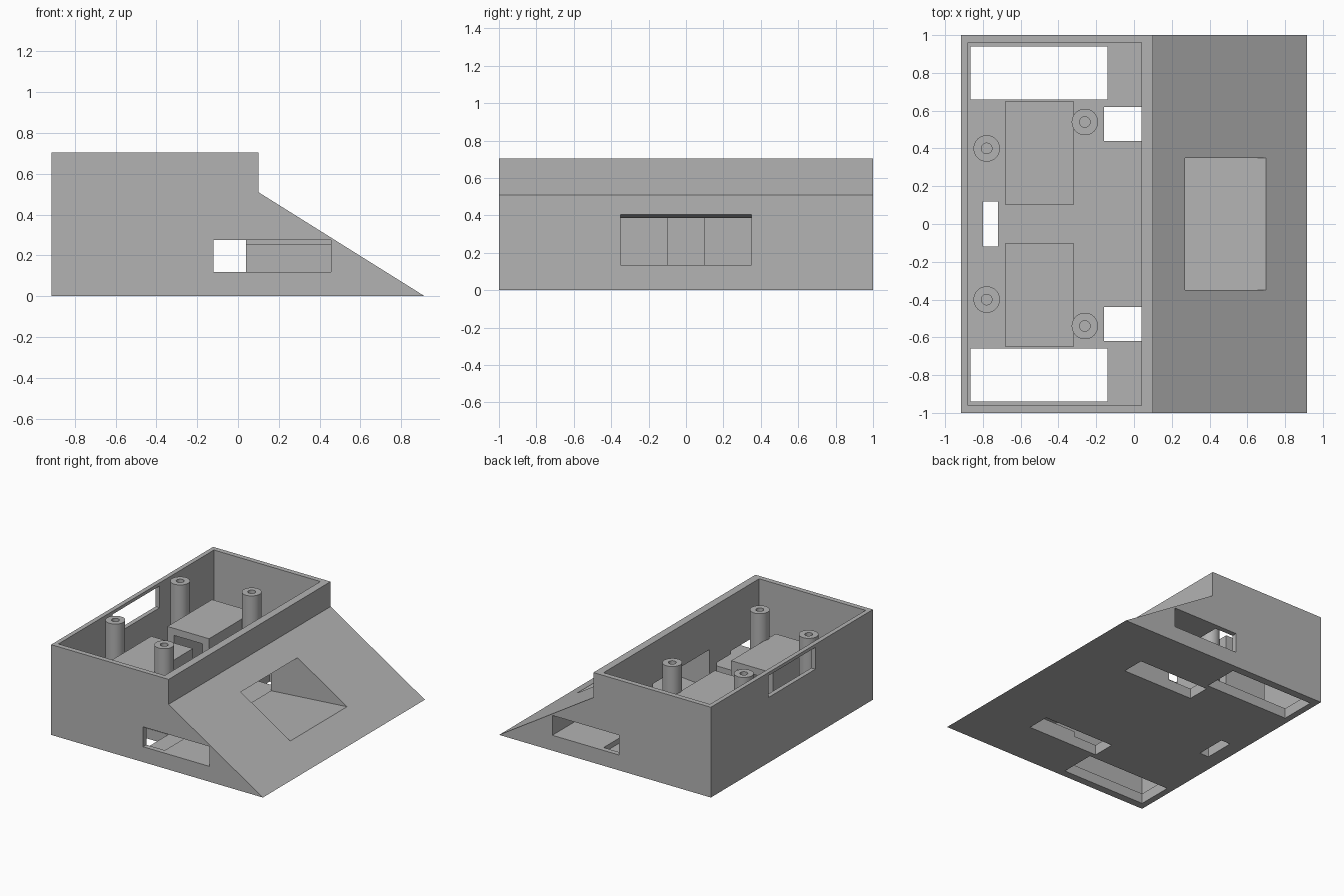
import bpy
import bmesh

cube = bpy.data.objects.get("Cube")
if cube:
    bpy.data.objects.remove(cube, do_unlink=True)

grey = bpy.data.materials.new("plain grey")
grey.use_nodes = True
color = (0.45, 0.45, 0.45, 1)
grey.diffuse_color = color
grey.node_tree.nodes["Principled BSDF"].inputs["Base Color"].default_value = color

FLOOR = 0.08
TOP = 0.705


def finish(name, bm):
    bmesh.ops.recalc_face_normals(bm, faces=bm.faces[:])
    mesh = bpy.data.meshes.new(name)
    bm.to_mesh(mesh)
    bm.free()
    mesh.materials.append(grey)
    obj = bpy.data.objects.new(name, mesh)
    bpy.context.scene.collection.objects.link(obj)
    return obj


def prism(name, profile, y0, y1):
    """Extrude an x-z outline along y."""
    bm = bmesh.new()
    face = bm.faces.new([bm.verts.new((x, y0, z)) for x, z in profile])
    new = bmesh.ops.extrude_face_region(bm, geom=[face])["geom"]
    verts = [v for v in new if isinstance(v, bmesh.types.BMVert)]
    bmesh.ops.translate(bm, verts=verts, vec=(0, y1 - y0, 0))
    return finish(name, bm)


def box(name, x0, x1, y0, y1, z0, z1):
    return prism(name, [(x0, z0), (x1, z0), (x1, z1), (x0, z1)], y0, y1)


def cylinder(name, x, y, r, z0, z1, sides=40):
    bm = bmesh.new()
    bmesh.ops.create_cone(bm, cap_ends=True, segments=sides, radius1=r,
                          radius2=r, depth=z1 - z0)
    bmesh.ops.translate(bm, verts=bm.verts[:], vec=(x, y, (z0 + z1) / 2))
    return finish(name, bm)


def cut(obj, cutters):
    """Subtract the cutters, keep the result, remove the cutters."""
    for c in cutters:
        c.hide_render = True
        mod = obj.modifiers.new("cut", "BOOLEAN")
        mod.operation = "DIFFERENCE"
        mod.solver = "EXACT"
        mod.object = c
    bpy.context.view_layer.update()
    deps = bpy.context.evaluated_depsgraph_get()
    mesh = bpy.data.meshes.new_from_object(obj.evaluated_get(deps))
    obj.modifiers.clear()
    obj.data = mesh
    for c in cutters:
        bpy.data.objects.remove(c, do_unlink=True)


def span(side, a, b):
    """Mirror a y range to the chosen side."""
    return sorted((side * a, side * b))


# Wedge-fronted enclosure body
body = prism("enclosure_body", [(-0.915, 0), (0.915, 0), (0.1, 0.51),
                                (0.1, TOP), (-0.915, TOP)], -1, 1)
cutters = [
    # open cavity, display recess, rear window and floor slit
    box("cavity", -0.88, 0.04, -0.96, 0.96, FLOOR, 0.9),
    prism("recess", [(0.0, FLOOR + 0.002), (0.04, 0.085), (0.7, 0.136),
                     (0.9, 0.15), (0.9, 0.45), (0.27, 0.404), (0.0, 0.382)],
          -0.35, 0.35),
    box("rear_window", -1, -0.85, -0.29, 0.29, 0.51, 0.68),
    box("floor_slit", -0.8, -0.72, -0.12, 0.12, -0.1, 0.2),
]
for s in (-1, 1):
    cutters += [
        box("floor_opening", -0.865, -0.14, *span(s, 0.66, 0.94), -0.1, 0.2),
        box("floor_chamber", -0.16, 0.455, *span(s, 0.44, 0.62), -0.1, 0.25),
        box("side_slot", -0.12, 0.455, *span(s, 0.615, 1.1), 0.12, 0.275),
    ]
cut(body, cutters)

for s, side in ((-1, "right"), (1, "left")):
    # Raised hollow bays, open towards the middle
    bay = box("bay_" + side, -0.68, -0.32, *span(s, 0.1, 0.65), FLOOR - 0.01, 0.49)
    cut(bay, [box("hollow", -0.625, -0.375, *span(s, 0.0, 0.595), FLOOR, 0.435)])

    # Screw posts with blind holes
    for where, x, y in (("back", -0.78, 0.4), ("front", -0.26, 0.54)):
        post = cylinder("post_" + where + "_" + side, x, s * y, 0.07, FLOOR - 0.01, TOP)
        cut(post, [cylinder("bore", x, s * y, 0.028, 0.4, 0.9)])
        bpy.ops.object.select_all(action="DESELECT")
        post.select_set(True)
        bpy.context.view_layer.objects.active = post
        bpy.ops.object.shade_smooth_by_angle()
